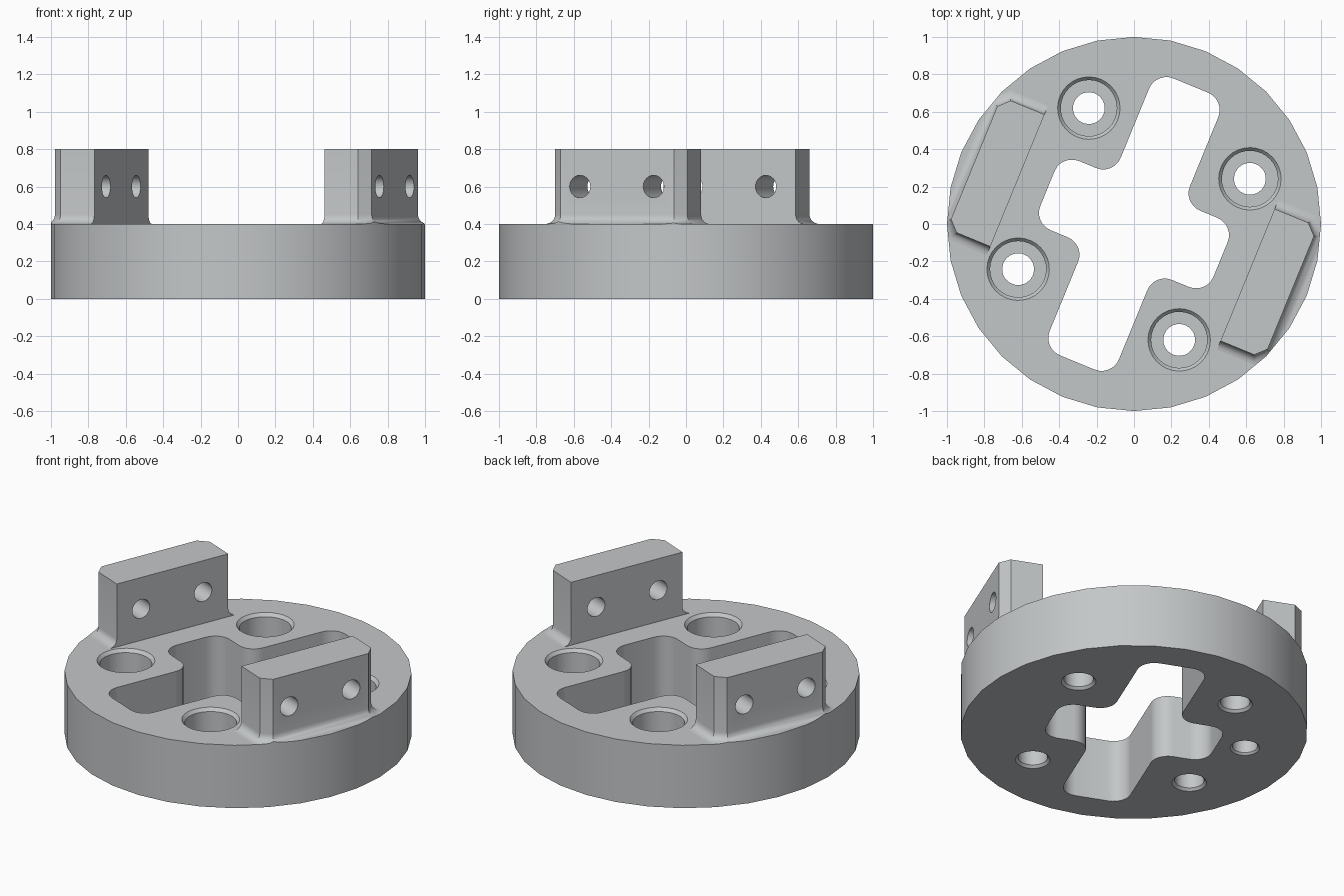
import bpy, bmesh, math
from mathutils import Matrix, Vector

if "Cube" in bpy.data.objects:
    bpy.data.objects.remove(bpy.data.objects["Cube"])

TURN = Matrix.Rotation(math.radians(-22.3), 4, 'Z')
THICK, TOP = 0.4, 0.8

metal = bpy.data.materials.new("light_grey_metal")
metal.use_nodes = True
grey = (0.55, 0.57, 0.58, 1)
metal.diffuse_color = grey
metal.node_tree.nodes["Principled BSDF"].inputs["Base Color"].default_value = grey


def loft(name, rings, matrix=Matrix()):
    """Closed solid through a list of rings of equal length."""
    bm = bmesh.new()
    loops = [[bm.verts.new(p) for p in ring] for ring in rings]
    n = len(loops[0])
    for low, high in zip(loops, loops[1:]):
        for i in range(n):
            j = (i + 1) % n
            bm.faces.new((low[i], low[j], high[j], high[i]))
    bm.faces.new(loops[0][::-1])
    bm.faces.new(loops[-1])
    bm.transform(matrix)
    bmesh.ops.recalc_face_normals(bm, faces=bm.faces)
    mesh = bpy.data.meshes.new(name)
    bm.to_mesh(mesh)
    bm.free()
    mesh.materials.append(metal)
    obj = bpy.data.objects.new(name, mesh)
    bpy.context.collection.objects.link(obj)
    return obj


def lathe(name, profile, matrix=Matrix(), sides=32):
    """Turned solid from (radius, height) pairs."""
    angles = [math.tau * i / sides for i in range(sides)]
    return loft(name, [[(r * math.cos(a), r * math.sin(a), z) for a in angles]
                       for r, z in profile], matrix)


def rounded(corners, r, steps=6):
    """Outline with every corner replaced by an arc."""
    out = []
    for i, p in enumerate(corners):
        a = (corners[i - 1] - p).normalized()
        b = (corners[(i + 1) % len(corners)] - p).normalized()
        for k in range(steps + 1):
            t = math.pi / 2 * k / steps
            out.append(p + r * (a + b) - r * (b * math.cos(t) + a * math.sin(t)))
    return out


def boolean(obj, tool, operation='DIFFERENCE'):
    tool.hide_render = True
    mod = obj.modifiers.new("cut", 'BOOLEAN')
    mod.operation = operation
    mod.solver = 'EXACT'
    mod.object = tool
    bpy.context.view_layer.objects.active = obj
    bpy.ops.object.modifier_apply(modifier=mod.name)
    bpy.data.objects.remove(tool)


def finish(obj):
    bpy.ops.object.select_all(action='DESELECT')
    obj.select_set(True)
    bpy.context.view_layer.objects.active = obj
    bpy.ops.object.shade_smooth_by_angle(angle=math.radians(30))


# Round base
base = lathe("base_disc", [(1, 0), (1, THICK)])

# Cross-shaped opening with rounded corners
long, wide, arm = 0.8, 0.5, 0.2
quarter = [(wide, arm), (arm, arm), (arm, long)]
corners = []
for sx, sy in ((1, 1), (-1, 1), (-1, -1), (1, -1)):
    pts = [Vector((sx * x, sy * y)) for x, y in quarter]
    corners += pts if sx * sy > 0 else pts[::-1]
outline = rounded(corners, 0.1)
boolean(base, loft("opening_cutter",
                   [[(p.x, p.y, z) for p in outline] for z in (-0.1, 0.5)], TURN))

# Four counterbored screw holes
screw = [(0.1, -0.1), (0.1, 0), (0.085, 0.015), (0.085, 0.2),
         (0.15, 0.2), (0.15, 0.38), (0.167, 0.4), (0.167, 0.5)]
for i in range(4):
    turn = Matrix.Rotation(math.radians(21.3 + 90 * i), 4, 'Z')
    boolean(base, lathe("screw_cutter", screw, turn @ Matrix.Translation((0.665, 0, 0))))

# Blind pin hole in the underside
pin = [(0.085, -0.1), (0.085, 0), (0.073, 0.012), (0.073, 0.3)]
turn = Matrix.Rotation(math.radians(156), 4, 'Z')
boolean(base, lathe("pin_cutter", pin, turn @ Matrix.Translation((0.665, 0, 0))))
finish(base)


# Upright lugs with a fillet at the foot of the outer and end faces
def lug_ring(side, grow, z):
    inner, outer = 0.665, 0.915 + grow
    front, back = -0.403 - grow, 0.36 + grow
    c = 0.055 + 0.586 * grow
    pts = [(inner, front), (outer - c, front), (outer, front + c),
           (outer, back - c), (outer - c, back), (inner, back)]
    return [(side * x, y, z) for x, y in pts]


FILLET = 0.05
for side, name in ((1, "left_lug"), (-1, "right_lug")):
    rings = []
    for k in range(7):
        t = math.pi / 2 * k / 6
        rings.append(lug_ring(side, FILLET * (1 - math.sin(t)),
                              THICK + FILLET * (1 - math.cos(t))))
    rings.append(lug_ring(side, 0, TOP))
    lug = loft(name, rings, TURN)
    # Trim the fillet to the rim of the base
    boolean(lug, lathe("rim_trim", [(1, 0), (1, 1)]), 'INTERSECT')
    # Two cross holes
    for y in (-0.237, 0.188):
        place = (TURN @ Matrix.Translation((side * 0.8, y, 0.6))
                 @ Matrix.Rotation(math.pi / 2, 4, 'Y'))
        boolean(lug, lathe("bolt_cutter", [(0.06, -0.3), (0.06, 0.3)], place, 24))
    finish(lug)
